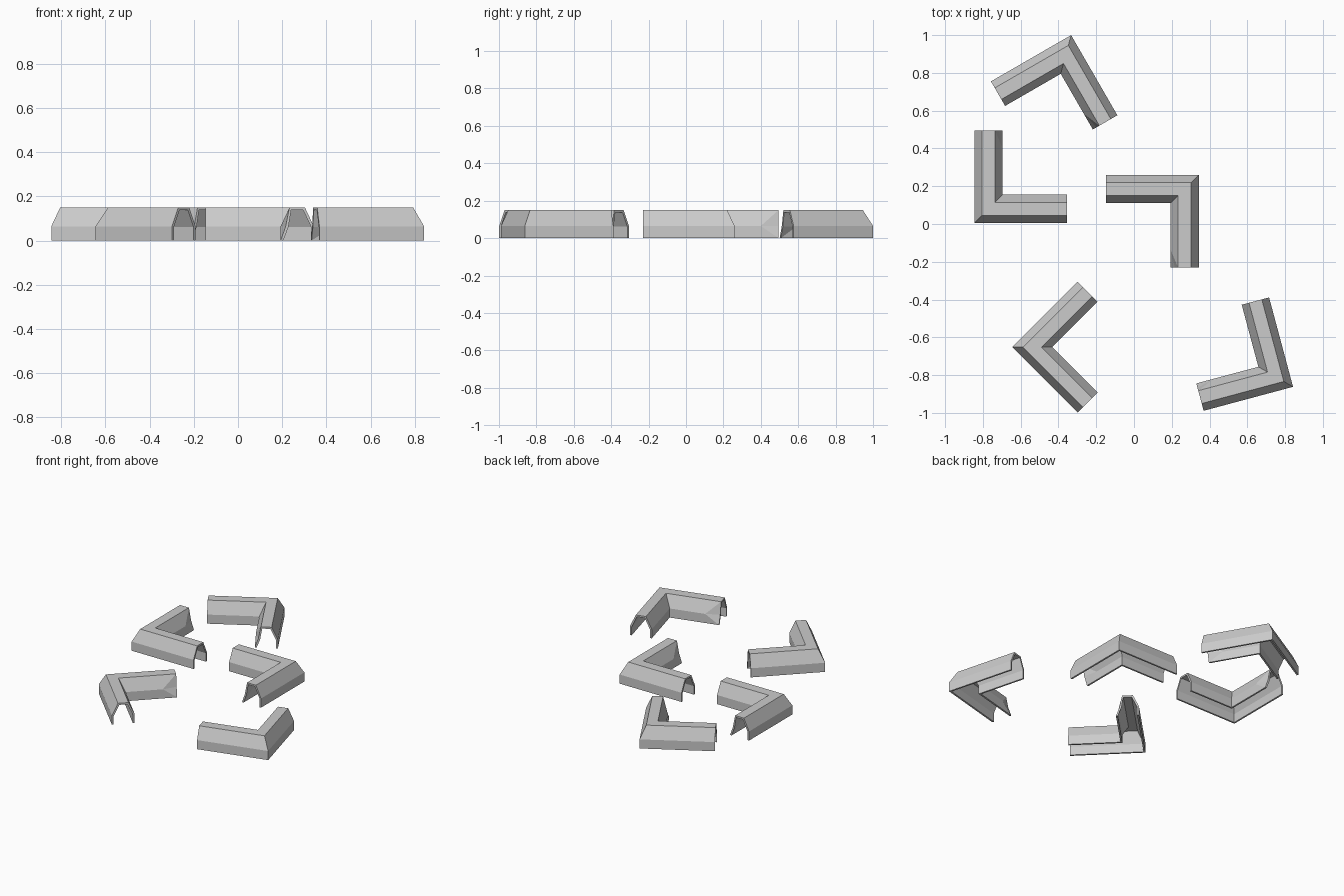
import bpy, bmesh, math

if "Cube" in bpy.data.objects:
    bpy.data.objects.remove(bpy.data.objects["Cube"])

L = 0.49   # outer arm length
# hollow channel section: (offset from outer side, height)
PROFILE = [(0, 0), (0, .065), (.04, .15), (.11, .15), (.15, .065), (.15, 0),
           (.138, 0), (.138, .061), (.102, .138), (.048, .138), (.012, .061), (.012, 0)]
DENT = {4: .127, 7: .115}   # fold points pushed in at the end of the second arm


def corner_trim(name, corner, angle):
    bm = bmesh.new()
    n = len(PROFILE)
    rings = [
        [bm.verts.new((L, d, z)) for d, z in PROFILE],
        [bm.verts.new((d, d, z)) for d, z in PROFILE],
        [bm.verts.new((d, 0.395, z)) for d, z in PROFILE],
        [bm.verts.new((DENT.get(i, d), L, z)) for i, (d, z) in enumerate(PROFILE)],
    ]
    for k in range(3):
        a, b = rings[k], rings[k + 1]
        for i in range(n):
            j = (i + 1) % n
            if k == 2 and i in DENT:        # creases fan out from the fold
                bm.faces.new((a[i], a[j], b[j]))
                bm.faces.new((a[i], b[j], b[i]))
            elif k == 2 and j in DENT:
                bm.faces.new((a[i], a[j], b[i]))
                bm.faces.new((a[j], b[j], b[i]))
            else:
                bm.faces.new((a[i], a[j], b[j], b[i]))
    # open-channel end caps
    for r in (rings[0], rings[3]):
        for i in range(5):
            bm.faces.new((r[i], r[i + 1], r[10 - i], r[11 - i]))
    bmesh.ops.recalc_face_normals(bm, faces=bm.faces)
    mesh = bpy.data.meshes.new(name)
    bm.to_mesh(mesh)
    bm.free()
    ob = bpy.data.objects.new(name, mesh)
    ob.location = (corner[0], corner[1], 0)
    ob.rotation_euler.z = math.radians(angle)
    bpy.context.collection.objects.link(ob)


# outer corner position and direction of the first arm
for i, (corner, angle) in enumerate([
        ((-.333, 1.0), 210), ((-.845, .005), 0), ((.343, .26), 180),
        ((-.645, -.652), -45), ((.842, -.862), 105)]):
    corner_trim(f"corner_trim_{i + 1}", corner, angle)
